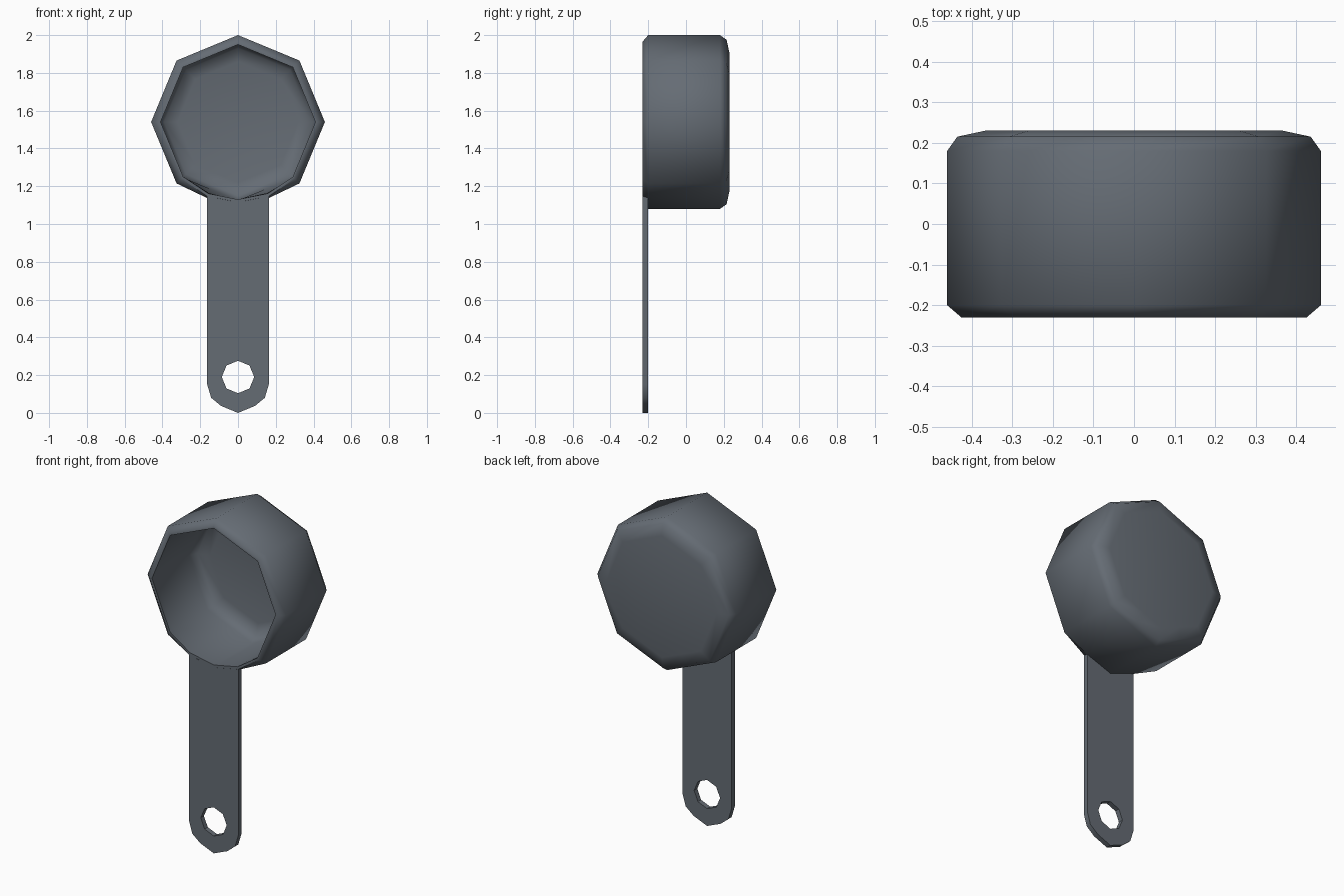
import bpy, bmesh, math

if "Cube" in bpy.data.objects:
    bpy.data.objects.remove(bpy.data.objects["Cube"])

steel = bpy.data.materials.new("slate_grey")
steel.diffuse_color = (0.13, 0.15, 0.175, 1)
steel.use_nodes = True
steel.node_tree.nodes["Principled BSDF"].inputs["Base Color"].default_value = steel.diffuse_color


def finish(bm, name, angle):
    bmesh.ops.recalc_face_normals(bm, faces=bm.faces)
    mesh = bpy.data.meshes.new(name)
    bm.to_mesh(mesh)
    bm.free()
    mesh.materials.append(steel)
    for p in mesh.polygons:
        p.use_smooth = True
    mesh.set_sharp_from_angle(angle=math.radians(angle))
    obj = bpy.data.objects.new(name, mesh)
    bpy.context.collection.objects.link(obj)
    return obj


# Cup: octagonal rings from the back, over the rim, down to the inner floor.
# Each ring: radius, y, bulge of the two extra corners beside the handle
CHORD = math.cos(math.radians(22.5))
rings = [(0.365, 0.23, CHORD), (0.435, 0.215, CHORD), (0.46, 0.18, CHORD),
         (0.46, -0.20, CHORD + 0.02), (0.425, -0.23, 1.0), (0.41, -0.23, 1.0),
         (0.415, -0.19, 0.98), (0.415, 0.13, CHORD), (0.39, 0.175, CHORD),
         (0.32, 0.19, CHORD)]
angles = sorted([45 * i for i in range(8)] + [247.5, 292.5])
bm = bmesh.new()
loops = []
for r, y, bulge in rings:
    loop = []
    for a in angles:
        d = r * (bulge if a % 45 else 1)
        t = math.radians(a)
        loop.append(bm.verts.new((d * math.cos(t), y, 1.54 + d * math.sin(t))))
    loops.append(loop)
n = len(angles)
for a, b in zip(loops, loops[1:]):
    for i in range(n):
        j = (i + 1) % n
        bm.faces.new((a[i], a[j], b[j], b[i]))
bm.faces.new(loops[0])
bm.faces.new(loops[-1])
finish(bm, "cup", 50)

# Handle: flat strip with a rounded end and an octagonal hanging hole
half = [(0.163, 1.147), (0.163, 0.15), (0.142, 0.08), (0.09, 0.037)]
outline = [(0, 1.115)] + half + [(0, 0)] + [(-x, z) for x, z in reversed(half)]
hole = [(0.086 * math.cos(math.radians(45 * i)),
         0.19 + 0.086 * math.sin(math.radians(45 * i))) for i in range(8)]
bm = bmesh.new()
edges = []
for pts in (outline, hole):
    vs = [bm.verts.new((x, -0.23, z)) for x, z in pts]
    edges += [bm.edges.new((vs[i - 1], vs[i])) for i in range(len(vs))]
bmesh.ops.triangle_fill(bm, edges=edges, use_beauty=True)
ext = bmesh.ops.extrude_face_region(bm, geom=bm.faces[:], use_keep_orig=True)
bmesh.ops.translate(bm, vec=(0, 0.03, 0),
                    verts=[g for g in ext["geom"] if isinstance(g, bmesh.types.BMVert)])
finish(bm, "handle", 40)
